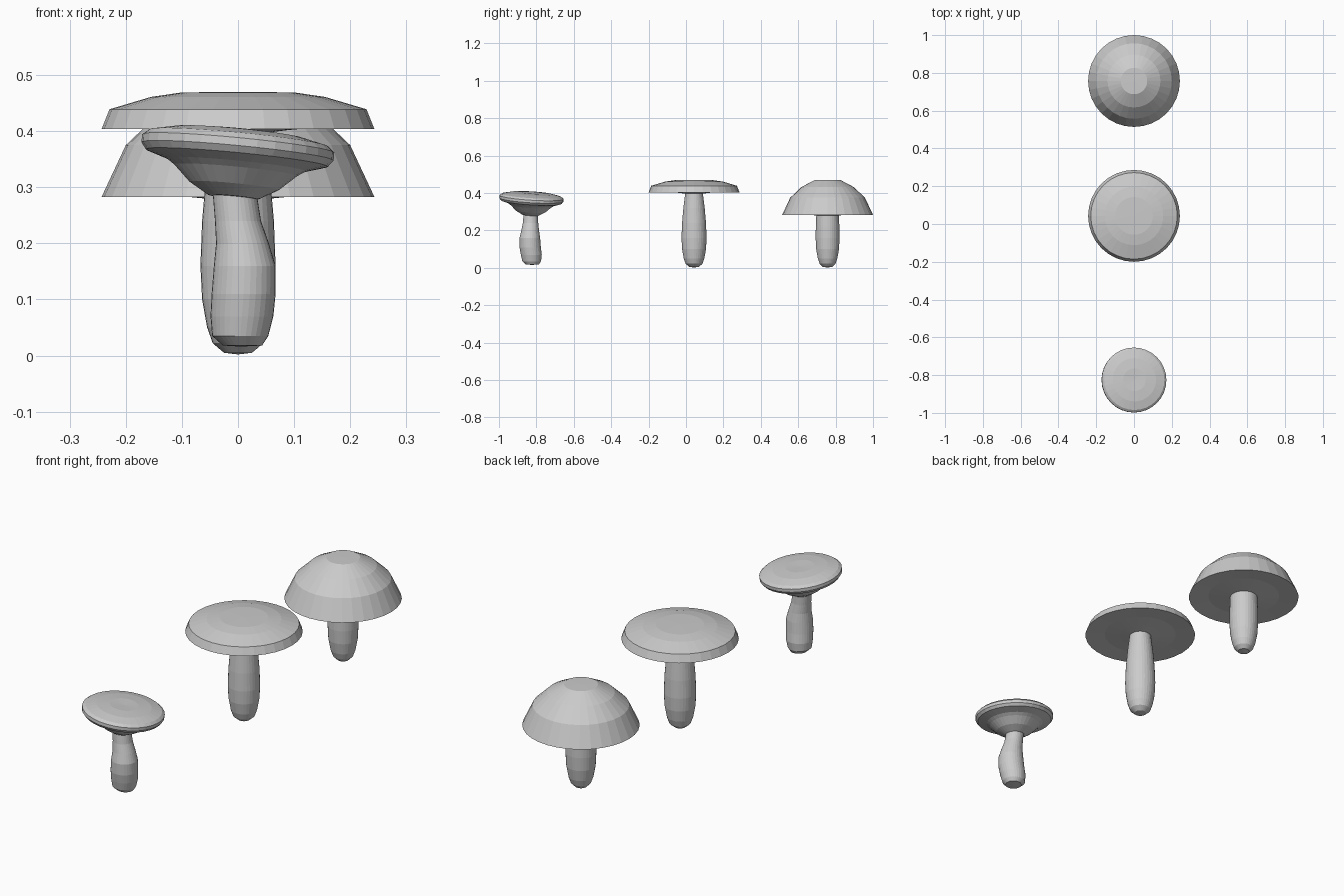
import bpy, bmesh
from math import cos, sin, pi, radians

SIDES = 32


def loft(name, rings, loc=(0, 0, 0), rot=(0, 0, 0)):
    """Skin rings of (radius, z, x offset, y offset); radius 0 makes a pole."""
    bm = bmesh.new()
    loops = []
    for r, z, *off in rings:
        ox, oy = off if off else (0, 0)
        n = 1 if r == 0 else SIDES
        loops.append([bm.verts.new((ox + r * cos(2 * pi * i / SIDES),
                                    oy + r * sin(2 * pi * i / SIDES), z)) for i in range(n)])
    for a, b in zip(loops, loops[1:]):
        for i in range(SIDES):
            j = (i + 1) % SIDES
            if len(a) == 1:
                bm.faces.new((a[0], b[j], b[i]))
            elif len(b) == 1:
                bm.faces.new((a[i], a[j], b[0]))
            else:
                bm.faces.new((a[i], a[j], b[j], b[i]))
    bmesh.ops.recalc_face_normals(bm, faces=bm.faces)
    me = bpy.data.meshes.new(name)
    bm.to_mesh(me)
    bm.free()
    ob = bpy.data.objects.new(name, me)
    ob.location, ob.rotation_euler = loc, rot
    bpy.context.collection.objects.link(ob)
    return ob


# Dome mushroom (back)
loft("dome_stem", [(0, 0.002), (0.025, 0.005), (0.042, 0.022), (0.052, 0.05), (0.061, 0.10),
                   (0.064, 0.16), (0.063, 0.22), (0.060, 0.29), (0, 0.29)], (0, 0.757, 0))
loft("dome_cap", [(0, 0.279), (0.05, 0.279), (0.09, 0.283), (0.157, 0.289), (0.243, 0.283),
                  (0.200, 0.375), (0.140, 0.432), (0.070, 0.469), (0, 0.470)], (0, 0.757, 0))

# Flat mushroom (middle)
loft("flat_stem", [(0, 0.002), (0.025, 0.005), (0.045, 0.022), (0.055, 0.05), (0.064, 0.10),
                   (0.067, 0.16), (0.064, 0.24), (0.057, 0.32), (0.047, 0.40), (0, 0.40)],
     (0, 0.043, 0))
loft("flat_cap", [(0, 0.396), (0.05, 0.397), (0.09, 0.402), (0.157, 0.408), (0.243, 0.404),
                  (0.229, 0.439), (0.155, 0.461), (0.100, 0.469), (0, 0.470)], (0, 0.043, 0))

# Small tilted mushroom (front), with a bent stem
loft("bent_stem", [(0, 0.016, 0.005, 0), (0.035, 0.018, 0.008, 0.003), (0.050, 0.035, 0.004, 0),
                   (0.056, 0.07, 0.007, -0.002), (0.057, 0.11, 0.010, -0.008),
                   (0.055, 0.16, 0.012, -0.010), (0.047, 0.20, 0.008, -0.008),
                   (0.041, 0.24, 0.0, -0.006), (0.039, 0.29, -0.006, -0.004), (0, 0.30, -0.006, -0.004)],
     (0, -0.825, 0))
loft("tilted_cap", [(0, -0.094), (0.045, -0.092), (0.080, -0.072), (0.110, -0.044),
                    (0.125, -0.034), (0.163, -0.022), (0.172, -0.010), (0.172, 0.004),
                    (0.160, 0.014), (0.115, 0.024), (0.06, 0.028), (0, 0.026)],
     (0, -0.826, 0.374), (radians(-3.5), radians(5.5), 0))
